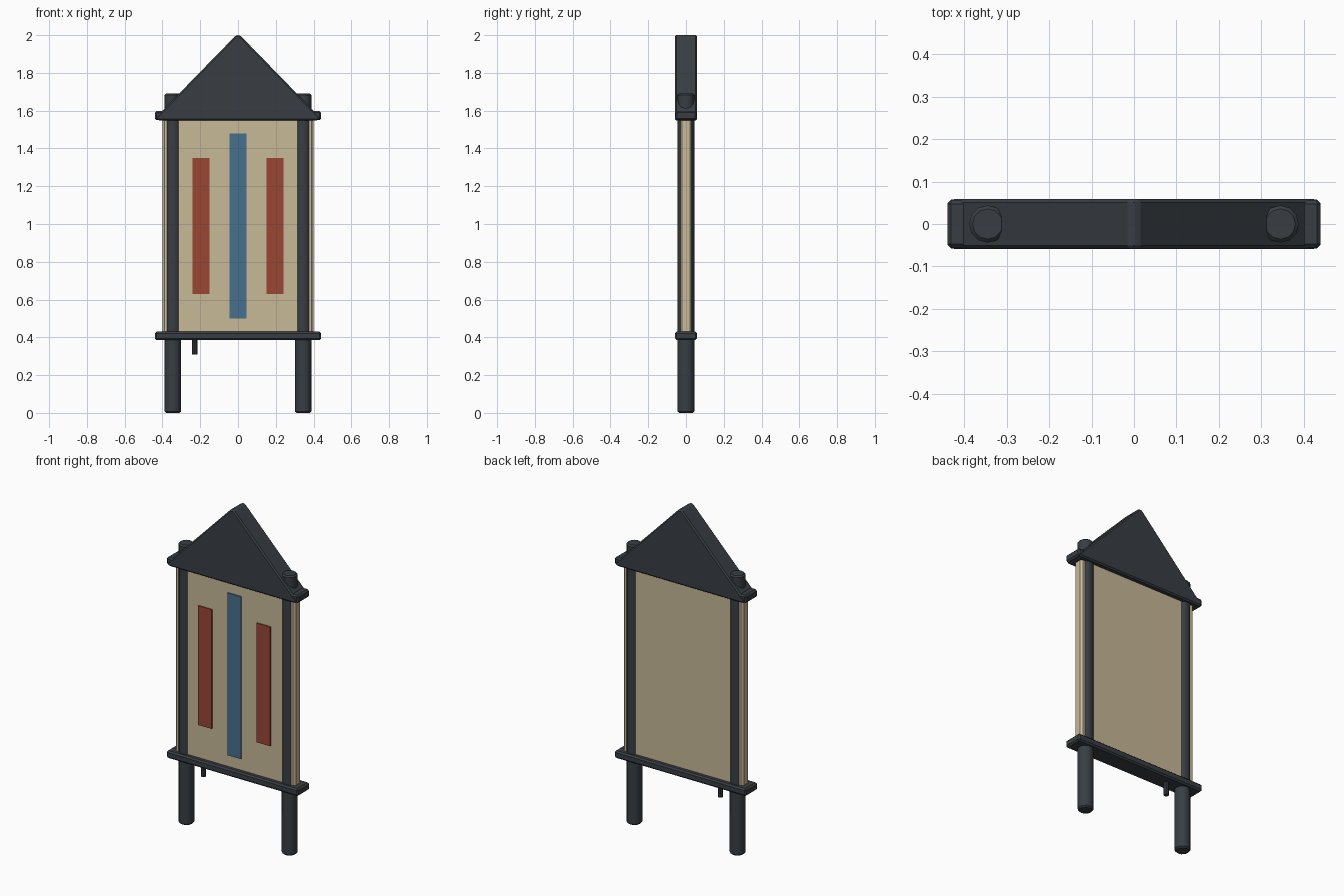
import bpy
import bmesh
import math

if "Cube" in bpy.data.objects:
    bpy.data.objects.remove(bpy.data.objects["Cube"])


def material(name, rgb):
    m = bpy.data.materials.new(name)
    m.diffuse_color = (*rgb, 1.0)
    m.use_nodes = True
    m.node_tree.nodes["Principled BSDF"].inputs["Base Color"].default_value = m.diffuse_color
    return m


DARK = material("dark slate", (0.040, 0.048, 0.056))
TAN = material("sand", (0.57, 0.48, 0.31))
RED = material("brick red", (0.32, 0.063, 0.036))
BLUE = material("steel blue", (0.063, 0.165, 0.27))


def finish(obj, name, mat, bevel=0.0, smooth=False):
    obj.name = name
    obj.data.materials.append(mat)
    if smooth:
        bpy.ops.object.shade_smooth_by_angle(angle=math.radians(35))
    if bevel:
        mod = obj.modifiers.new("edge bevel", "BEVEL")
        mod.width = bevel
        mod.segments = 1
        mod.limit_method = "ANGLE"
        mod.angle_limit = math.radians(40)
    return obj


def box(name, x, y, z, mat, bevel=0.0):
    """Box from (min, max) ranges."""
    bpy.ops.mesh.primitive_cube_add(size=1)
    obj = bpy.context.object
    for v in obj.data.vertices:
        v.co = [r[0] if c < 0 else r[1] for c, r in zip(v.co, (x, y, z))]
    return finish(obj, name, mat, bevel)


def pole(name, x, radius, z0, z1, sides, bevel):
    bpy.ops.mesh.primitive_cylinder_add(vertices=sides, radius=radius, depth=z1 - z0,
                                        location=(x, 0, (z0 + z1) / 2))
    return finish(bpy.context.object, name, DARK, bevel, smooth=True)


# Display panel
box("panel", (-0.40, 0.40), (-0.03, 0.03), (0.42, 1.56), TAN, 0.01)

# Coloured plates on the front
box("blue_plate", (-0.045, 0.045), (-0.037, -0.029), (0.50, 1.48), BLUE)
for side, s in (("left", -1), ("right", 1)):
    box(side + "_red_plate", (s * 0.195 - 0.045, s * 0.195 + 0.045),
        (-0.037, -0.029), (0.63, 1.35), RED)
    # Support poles running through the whole stand
    pole(side + "_pole", s * 0.345, 0.044, 0.0, 1.69, 12, 0.008)

# Bottom and top rails
box("bottom_rail", (-0.44, 0.44), (-0.058, 0.058), (0.385, 0.43), DARK, 0.009)
box("top_rail", (-0.44, 0.44), (-0.056, 0.056), (1.55, 1.598), DARK, 0.009)

# Triangular gable with a narrow flat ridge
profile = [(-0.425, 1.548), (0.425, 1.548), (0.434, 1.565), (0.01, 2.0), (-0.01, 2.0), (-0.434, 1.565)]
bm = bmesh.new()
face = bm.faces.new([bm.verts.new((x, -0.059, z)) for x, z in profile])
ext = bmesh.ops.extrude_face_region(bm, geom=[face])
bmesh.ops.translate(bm, vec=(0, 0.118, 0),
                    verts=[g for g in ext["geom"] if isinstance(g, bmesh.types.BMVert)])
bmesh.ops.recalc_face_normals(bm, faces=bm.faces)
mesh = bpy.data.meshes.new("gable")
bm.to_mesh(mesh)
bm.free()
gable = bpy.data.objects.new("gable", mesh)
bpy.context.collection.objects.link(gable)
finish(gable, "gable", DARK, 0.008)

# Small peg under the bottom rail
pole("peg", -0.23, 0.015, 0.31, 0.40, 10, 0.0)
